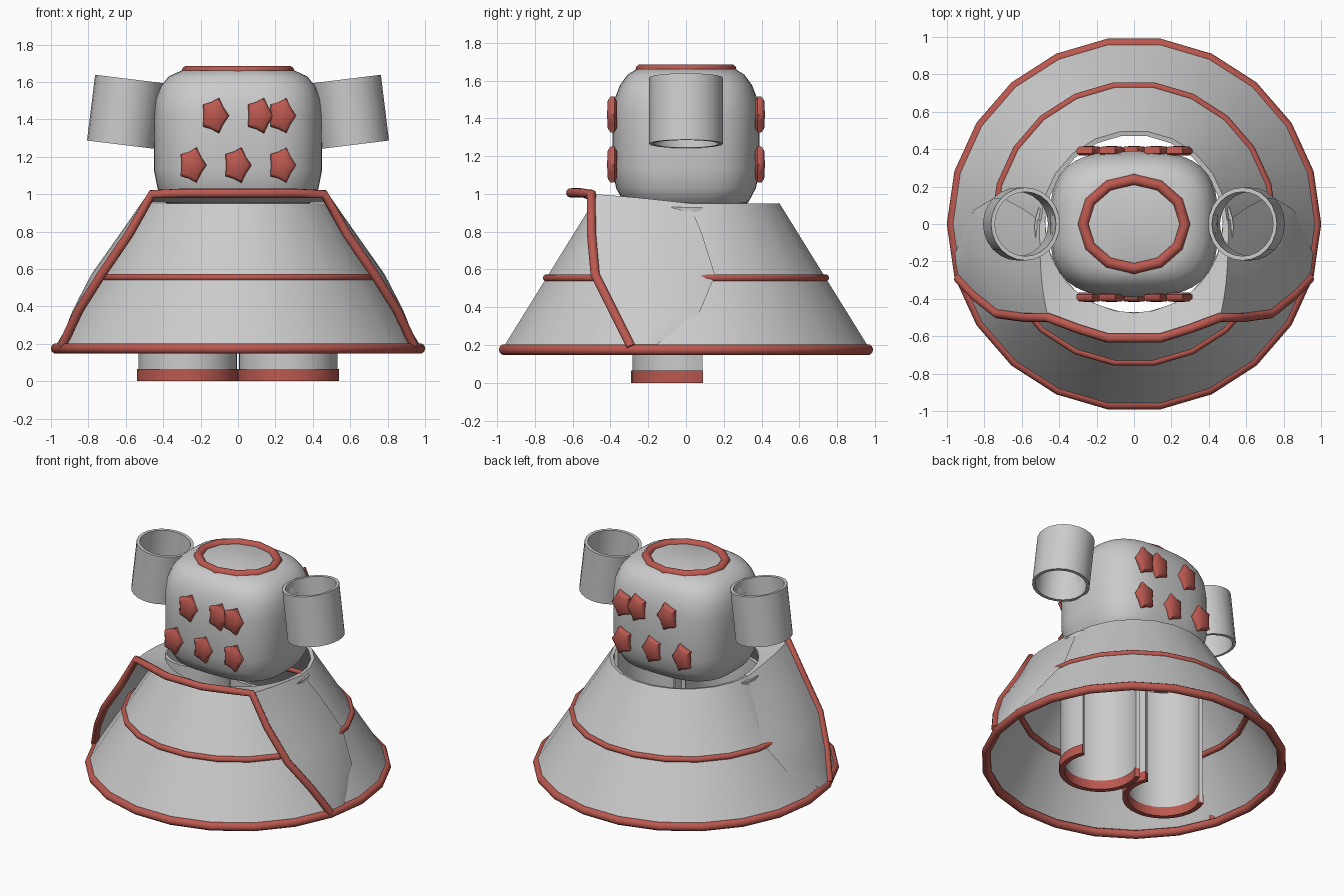
import bpy, bmesh
from math import sin, cos, radians, pi, atan2, hypot, copysign
from mathutils import Matrix

if "Cube" in bpy.data.objects:
    bpy.data.objects.remove(bpy.data.objects["Cube"])

RED = bpy.data.materials.new("red_trim")
RED.diffuse_color = (0.5, 0.1, 0.08, 1)
RED.use_nodes = True
RED.node_tree.nodes["Principled BSDF"].inputs["Base Color"].default_value = RED.diffuse_color
TAU = 2 * pi


def finish(ob, red=False, angle=35):
    if red:
        ob.data.materials.clear()
        ob.data.materials.append(RED)
    bpy.ops.object.select_all(action='DESELECT')
    ob.select_set(True)
    bpy.context.view_layer.objects.active = ob
    bpy.ops.object.shade_smooth_by_angle(angle=radians(angle))
    return ob


def from_bmesh(name, bm, red=False, angle=35):
    bmesh.ops.recalc_face_normals(bm, faces=bm.faces)
    me = bpy.data.meshes.new(name)
    bm.to_mesh(me)
    bm.free()
    ob = bpy.data.objects.new(name, me)
    bpy.context.collection.objects.link(ob)
    return finish(ob, red, angle)


def add_grid(bm, rows, closed=False, wrap_rows=False):
    vs = [[bm.verts.new(p) for p in r] for r in rows]
    n, m = len(rows[0]), len(rows)
    for i in range(m if wrap_rows else m - 1):
        for j in range(n if closed else n - 1):
            a, b = vs[i], vs[(i + 1) % m]
            k = (j + 1) % n
            bm.faces.new((a[j], a[k], b[k], b[j]))
    return vs


def tube(name, pts, radius, cyclic):
    cu = bpy.data.curves.new(name, 'CURVE')
    cu.dimensions = '3D'
    cu.bevel_depth = radius
    cu.bevel_resolution = 3
    cu.use_fill_caps = True
    sp = cu.splines.new('POLY')
    sp.points.add(len(pts) - 1)
    for p, co in zip(sp.points, pts):
        p.co = (*co, 1)
    sp.use_cyclic_u = cyclic
    ob = bpy.data.objects.new(name, cu)
    bpy.context.collection.objects.link(ob)
    bpy.ops.object.select_all(action='DESELECT')
    ob.select_set(True)
    bpy.context.view_layer.objects.active = ob
    bpy.ops.object.convert(target='MESH')
    return finish(bpy.context.view_layer.objects.active, True, 60)


def ring(rx, ry, z, n, power=1.0):
    def f(v):
        return copysign(abs(v) ** power, v)
    return [(rx * f(cos(TAU * i / n)), ry * f(sin(TAU * i / n)), z) for i in range(n)]


def skirt_r(z):
    return 0.98 - (z - 0.18) / 0.77 * 0.48


# Flared skirt with inward rim at the waist
bm = bmesh.new()
add_grid(bm, [ring(0.985, 0.985, 0.175, 22), ring(0.75, 0.75, 0.55, 22),
              ring(0.50, 0.50, 0.95, 22), ring(0.475, 0.475, 0.945, 22)], closed=True)
from_bmesh("skirt", bm)
tube("skirt_hem", ring(0.972, 0.972, 0.175, 22), 0.029, True)
tube("skirt_stripe", ring(0.745, 0.745, 0.555, 22), 0.02, True)

# Overskirt: draped side panels and a shelf over the front of the waist
EDGE = [(0.94, -0.29, 0.19), (0.85, -0.385, 0.38), (0.73, -0.48, 0.57),
        (0.58, -0.50, 0.79), (0.46, -0.50, 1.00)]
FRONT = [(0.30, -0.56, 1.005), (0.14, -0.61, 1.005), (0.0, -0.615, 1.005)]
BACK = [-10, 5, 12, 8, 2]
POWER = [1, 1, 1.2, 1.6, 2.2]
for side, s in (("right", 1), ("left", -1)):
    bm = bmesh.new()
    rows = []
    for (x, y, z), back, power in zip(EDGE, BACK, POWER):
        a1, r1 = atan2(y, x), hypot(x, y)
        zb = min(z, 0.95)
        a0, r0 = radians(back), skirt_r(zb) + 0.004
        row = []
        for j in range(8):
            t = j / 7
            a, r = a0 + (a1 - a0) * t, r0 + (r1 - r0) * t ** power
            row.append((s * r * cos(a), r * sin(a), zb + (z - zb) * t))
        rows.append(row)
    add_grid(bm, rows)
    outer = rows[-1] + [(s * x, y, z) for x, y, z in FRONT]
    inner = []
    for x, y, z in outer:
        a = atan2(y, x)
        inner.append((0.475 * cos(a), 0.475 * sin(a), 0.955))
    add_grid(bm, [outer, inner])
    bmesh.ops.remove_doubles(bm, verts=bm.verts, dist=0.0005)
    from_bmesh("overskirt_" + side, bm, angle=50)
half = EDGE + FRONT[:2]
tube("overskirt_edge", half + [(-x, y, z) for x, y, z in reversed(half)], 0.025, False)

# Torso: soft rounded block lofted from rounded-rectangle rings
LOFT = [(0.30, 0.25, 0.91), (0.39, 0.33, 0.955), (0.43, 0.37, 1.03), (0.45, 0.39, 1.13),
        (0.45, 0.39, 1.42), (0.44, 0.375, 1.51), (0.415, 0.35, 1.575), (0.37, 0.31, 1.63),
        (0.30, 0.26, 1.662)]
bm = bmesh.new()
vs = add_grid(bm, [ring(rx, ry, z, 40, 0.68 if 0 < i < 8 else 0.85)
                   for i, (rx, ry, z) in enumerate(LOFT)], closed=True)
bm.faces.new(vs[0])
bm.faces.new(vs[-1])
from_bmesh("torso", bm, angle=60)
tube("collar", ring(0.272, 0.238, 1.657, 12), 0.03, True)

# Puffy star patches, front and back
SPOTS = [(-0.12, 1.42), (0.12, 1.42), (0.24, 1.42), (-0.24, 1.155), (0, 1.155), (0.24, 1.155)]
for face, s in (("front", -1), ("back", 1)):
    for k, (cx, cz) in enumerate(SPOTS):
        bm = bmesh.new()
        layers = []
        for depth, scale in ((-0.022, 0.75), (-0.01, 1), (0.012, 1), (0.026, 0.78)):
            layer = []
            for i in range(10):
                f = scale * (1 if i % 2 == 0 else 0.76)
                a = TAU * i / 10
                layer.append((cx - 0.005 + 0.077 * f * cos(a), s * (0.388 + depth),
                              cz + 0.10 * f * sin(a)))
            layers.append(layer)
        vs = add_grid(bm, layers, closed=True)
        bm.faces.new(vs[0])
        tip = bm.verts.new((cx, s * 0.418, cz))
        for i in range(10):
            bm.faces.new((vs[-1][i], vs[-1][(i + 1) % 10], tip))
        from_bmesh(f"star_{face}_{k + 1}", bm, True, 50)

# Sleeves: open tilted tubes
for side, s in (("right", 1), ("left", -1)):
    bm = bmesh.new()
    h = 0.177
    add_grid(bm, [ring(0.185, 0.195, -h, 24), ring(0.185, 0.195, h, 24),
                  ring(0.165, 0.172, h, 24), ring(0.165, 0.172, -h, 24)],
             closed=True, wrap_rows=True)
    bm.transform(Matrix.Translation((s * 0.602, 0, 1.44)) @ Matrix.Rotation(-s * radians(7), 4, 'Y'))
    from_bmesh("sleeve_" + side, bm)


# Legs: curved walls open at the back, with hem bands
def arc_wall(name, cx, r_in, r_out, z0, z1, red):
    n = 20
    bm = bmesh.new()
    rows = []
    for i in range(n + 1):
        a = radians(24 - 228 * i / n)
        rows.append([(cx + r * cos(a), -0.02 + r * sin(a), z)
                     for r, z in ((r_in, z0), (r_out, z0), (r_out, z1), (r_in, z1))])
    vs = add_grid(bm, rows, closed=True)
    bm.faces.new(vs[0])
    bm.faces.new(vs[-1])
    from_bmesh(name, bm, red)


for side, s in (("right", 1), ("left", -1)):
    arc_wall("leg_" + side, s * 0.268, 0.24, 0.264, 0.01, 0.93, False)
    arc_wall("leg_hem_" + side, s * 0.27, 0.235, 0.27, 0.0, 0.065, True)
